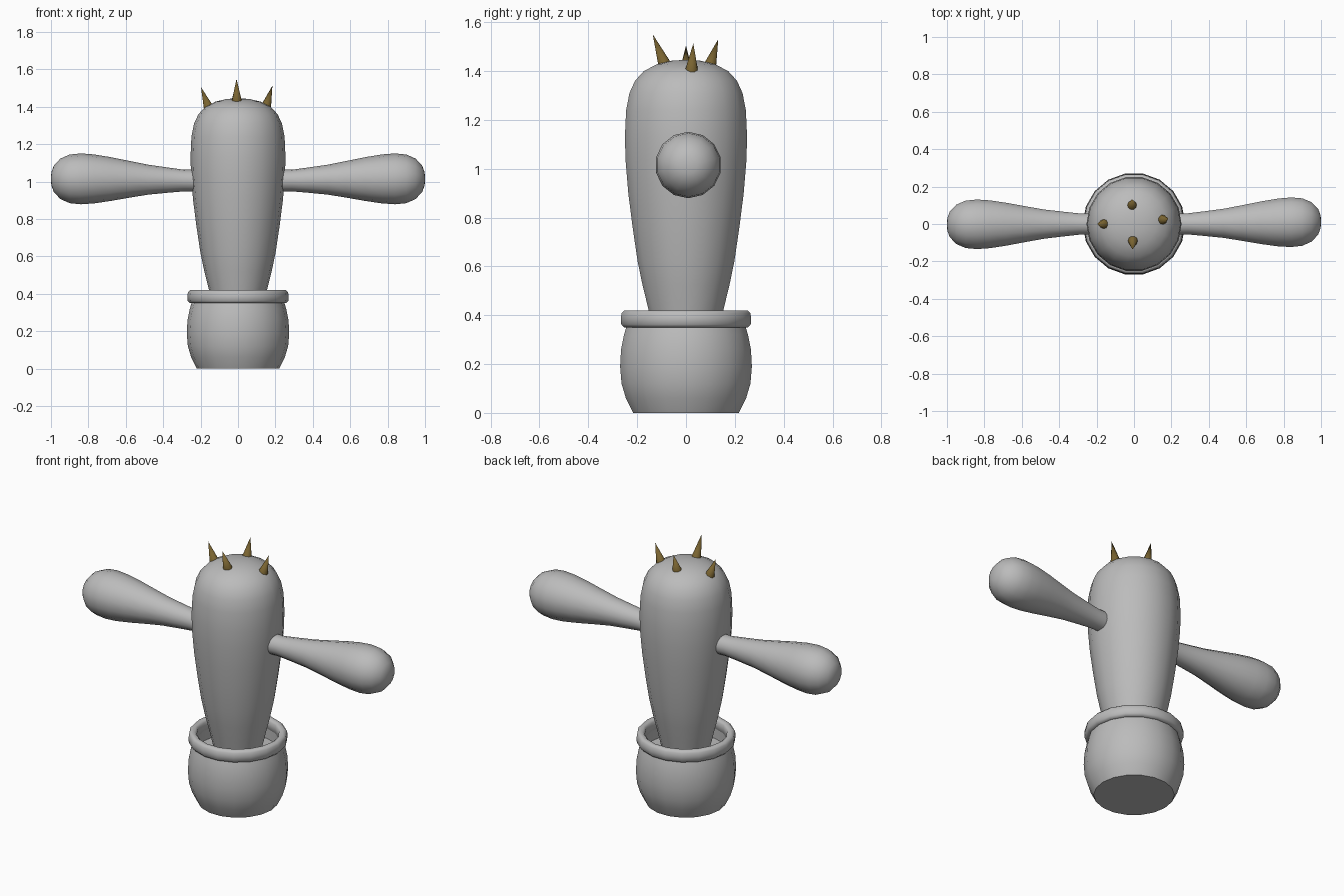
import bpy, bmesh, math
from mathutils import Vector, Matrix

if "Cube" in bpy.data.objects:
    bpy.data.objects.remove(bpy.data.objects["Cube"])


def material(name, rgb):
    m = bpy.data.materials.new(name)
    m.diffuse_color = (*rgb, 1)
    m.use_nodes = True
    m.node_tree.nodes["Principled BSDF"].inputs["Base Color"].default_value = m.diffuse_color
    return m


GREY = material("stone grey", (0.5, 0.5, 0.5))
GOLD = material("thorn brown", (0.19, 0.125, 0.03))


def lathe(name, profile, mat, sides=18, matrix=Matrix(), angle=40, closed=False):
    """Spin (radius, height) points round local z; a zero radius closes the end."""
    bm = bmesh.new()
    rings = []
    for r, h in profile:
        if r == 0:
            rings.append([bm.verts.new((0, 0, h))])
        else:
            rings.append([bm.verts.new((r * math.cos(2 * math.pi * i / sides),
                                        r * math.sin(2 * math.pi * i / sides), h))
                          for i in range(sides)])
    pairs = list(zip(rings, rings[1:]))
    if closed:
        pairs.append((rings[-1], rings[0]))
    for a, b in pairs:
        for i in range(sides):
            j = (i + 1) % sides
            loop = [a[i % len(a)], a[j % len(a)], b[j % len(b)], b[i % len(b)]]
            bm.faces.new(list(dict.fromkeys(loop)))
    bmesh.ops.recalc_face_normals(bm, faces=bm.faces)
    bm.transform(matrix)
    mesh = bpy.data.meshes.new(name)
    bm.to_mesh(mesh)
    bm.free()
    mesh.materials.append(mat)
    ob = bpy.data.objects.new(name, mesh)
    bpy.context.collection.objects.link(ob)
    bpy.ops.object.select_all(action='DESELECT')
    ob.select_set(True)
    bpy.context.view_layer.objects.active = ob
    bpy.ops.object.shade_smooth_by_angle(angle=math.radians(angle))
    return ob


# Round-bellied pot with a shallow hollow and a floor inside
lathe("pot", [(0, 0), (0.22, 0), (0.25, 0.06), (0.268, 0.12), (0.274, 0.19),
              (0.27, 0.26), (0.258, 0.32), (0.245, 0.36), (0.225, 0.36),
              (0.225, 0.30), (0, 0.30)], GREY)

# Rounded lip
lathe("pot_rim", [(0.225, 0.36), (0.235, 0.35), (0.258, 0.35), (0.269, 0.362),
                  (0.271, 0.385), (0.268, 0.408), (0.257, 0.42), (0.237, 0.42),
                  (0.225, 0.408)], GREY, closed=True, angle=60)

# Tapering trunk
lathe("trunk", [(0, 0.29), (0.125, 0.29), (0.155, 0.42), (0.18, 0.52), (0.201, 0.62),
                (0.222, 0.76), (0.24, 0.90), (0.251, 1.03), (0.254, 1.13),
                (0.249, 1.24), (0.235, 1.31), (0.212, 1.36), (0.175, 1.40),
                (0.12, 1.428), (0.06, 1.442), (0, 1.446)], GREY)

# Club-shaped arms
ARM = [(0, 0.15), (0.058, 0.15), (0.058, 0.29), (0.068, 0.38), (0.08, 0.48),
       (0.098, 0.58), (0.117, 0.68), (0.131, 0.77), (0.136, 0.84), (0.13, 0.90),
       (0.108, 0.95), (0.07, 0.985), (0.035, 0.998), (0, 1.0)]
for name, side, tip_y in (("right_arm", 1, 0.012), ("left_arm", -1, -0.002)):
    m = Matrix.Translation((0, 0, 1.005)) @ Matrix.Rotation(side * math.pi / 2, 4, 'Y')
    arm = lathe(name, ARM, GREY, sides=14, matrix=m)
    for v in arm.data.vertices:  # slight drift toward the tip
        t = max(0, (abs(v.co.x) - 0.25) / 0.75)
        v.co.y += tip_y * t
        v.co.z += 0.01 * math.sin(math.pi * min(t * 1.2, 1) / 2)

# Four thorns leaning outward on the crown
THORNS = {"left_thorn": ((-0.155, 0, 1.39), (-0.198, 0, 1.505)),
          "right_thorn": ((0.148, 0.022, 1.395), (0.184, 0.03, 1.513)),
          "front_thorn": ((-0.006, -0.085, 1.42), (-0.008, -0.136, 1.55)),
          "back_thorn": ((-0.01, 0.096, 1.415), (-0.01, 0.132, 1.53))}
for name, (base, tip) in THORNS.items():
    axis = Vector(tip) - Vector(base)
    m = Matrix.Translation(base) @ axis.to_track_quat('Z', 'Y').to_matrix().to_4x4()
    lathe(name, [(0, 0), (0.029, 0), (0, axis.length)], GOLD, sides=10, matrix=m)
